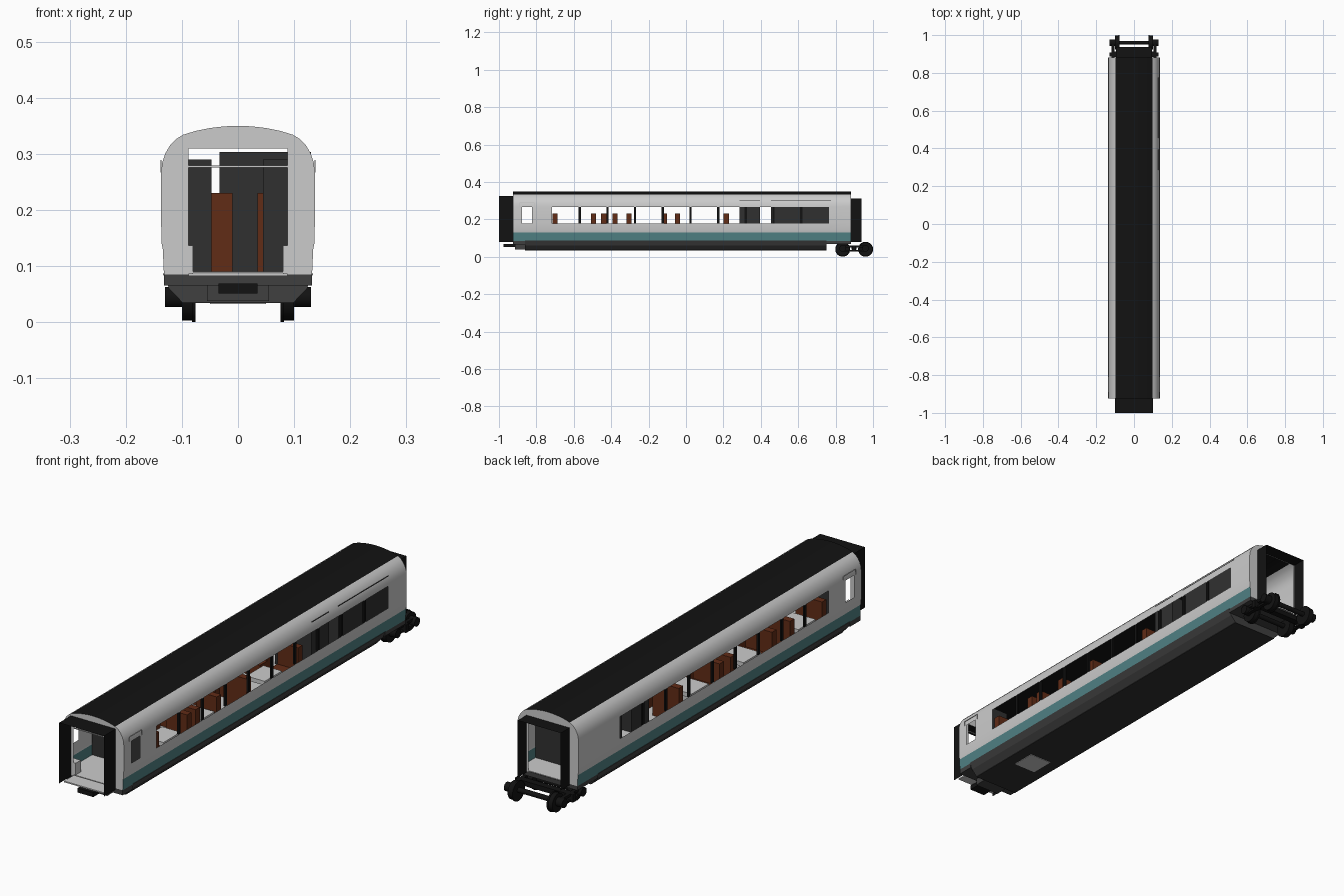
import bpy, bmesh, math
from mathutils import Matrix, Vector

if "Cube" in bpy.data.objects:
    bpy.data.objects.remove(bpy.data.objects["Cube"])


def material(name, rgb):
    m = bpy.data.materials.new(name)
    m.diffuse_color = (*rgb, 1)
    m.use_nodes = True
    m.node_tree.nodes["Principled BSDF"].inputs["Base Color"].default_value = m.diffuse_color
    return m


BLACK = material("black", (0.006, 0.006, 0.006))
DARK = material("dark_grey", (0.03, 0.03, 0.03))
FRAME = material("underframe_grey", (0.05, 0.05, 0.05))
TEAL = material("teal", (0.08, 0.22, 0.23))
BROWN = material("red_brown", (0.12, 0.025, 0.008))


def finish(name, bm, mat=None, smooth=False):
    me = bpy.data.meshes.new(name)
    bm.to_mesh(me)
    bm.free()
    ob = bpy.data.objects.new(name, me)
    bpy.context.collection.objects.link(ob)
    if mat:
        me.materials.append(mat)
    if smooth:
        bpy.ops.object.select_all(action='DESELECT')
        bpy.context.view_layer.objects.active = ob
        ob.select_set(True)
        bpy.ops.object.shade_smooth_by_angle(angle=math.radians(35))
    return ob


def sheet(name, prof, ys, mat=None, closed=False, hole=None, smooth=False):
    """Sweep an xz profile along y, leaving out the cells where hole(x, y, z)."""
    bm = bmesh.new()
    rows = [[bm.verts.new((x, y, z)) for y in ys] for x, z in prof]
    if closed:
        rows.append(rows[0])
    for a, b in zip(rows, rows[1:]):
        for j in range(len(ys) - 1):
            quad = (a[j], a[j + 1], b[j + 1], b[j])
            c = sum((v.co for v in quad), Vector()) / 4
            if not (hole and hole(*c)):
                bm.faces.new(quad)
    loose = [v for v in bm.verts if not v.link_faces]
    bmesh.ops.delete(bm, geom=loose, context='VERTS')
    return finish(name, bm, mat, smooth)


def plate(name, pts, y, mat=None, facing=-1):
    bm = bmesh.new()
    f = bm.faces.new([bm.verts.new((x, y, z)) for x, z in pts])
    f.normal_update()
    if f.normal.y * facing < 0:
        f.normal_flip()
    bmesh.ops.triangulate(bm, faces=[f])
    return finish(name, bm, mat)


def boxes(name, spans, mat=None):
    """Join boxes given as (x0, x1, y0, y1, z0, z1)."""
    bm = bmesh.new()
    for x0, x1, y0, y1, z0, z1 in spans:
        m = Matrix.Translation(((x0 + x1) / 2, (y0 + y1) / 2, (z0 + z1) / 2)) \
            @ Matrix.Diagonal((x1 - x0, y1 - y0, z1 - z0, 1))
        bmesh.ops.create_cube(bm, size=1, matrix=m)
    return finish(name, bm, mat)


def cylinders(name, items, mat, n=24):
    """Join cylinders along x given as (x0, x1, y, z, r)."""
    bm = bmesh.new()
    for x0, x1, y, z, r in items:
        m = Matrix.Translation(((x0 + x1) / 2, y, z)) @ Matrix.Rotation(math.pi / 2, 4, 'Y')
        bmesh.ops.create_cone(bm, cap_ends=True, segments=n, radius1=r, radius2=r,
                              depth=x1 - x0, matrix=m)
    return finish(name, bm, mat, True)


def mirrored(half):
    return half + [(-x, z) for x, z in reversed(half) if x > 0]


Y0, Y1 = -0.925, 0.882
WIN0, PITCH, WZ0, WZ1 = -0.716, 0.148, 0.178, 0.267
DOOR0, DOOR1 = -0.877, -0.823
LEFT_END = WIN0 + 9 * PITCH
RIGHT_END = WIN0 + 10 * PITCH


def window(x, y, z):
    if not WZ0 < z < WZ1:
        return False
    return DOOR0 < y < DOOR1 or WIN0 < y < (RIGHT_END if x > 0 else LEFT_END)


# Body shell: side walls, stripe and roof
side = [(0.134, 0.13), (0.136, 0.14), (0.137, WZ0), (0.137, WZ1), (0.135, 0.285),
        (0.13, 0.3), (0.122, 0.314), (0.111, 0.326), (0.098, 0.334)]
stripe = [(0.132, 0.085), (0.134, 0.13)]
roof = [(0.098, 0.334), (0.075, 0.341), (0.05, 0.346), (0.025, 0.349), (0, 0.35)]
ys = [Y0, DOOR0, DOOR1, WIN0, LEFT_END, RIGHT_END, Y1]
for s, label in ((1, "right"), (-1, "left")):
    def way(p):
        return p if s > 0 else [(-x, z) for x, z in reversed(p)]
    sheet(label + "_side_wall", way(side), ys, hole=window, smooth=True)
    sheet(label + "_teal_stripe", way(stripe), [Y0, Y1], TEAL)
    # Window posts and thin door window surround
    count = 10 if s > 0 else 9
    xs = sorted((s * 0.13, s * 0.1372))
    boxes(label + "_window_posts",
          [(*xs, WIN0 + i * PITCH - 0.006, WIN0 + i * PITCH + 0.006, WZ0, WZ1)
           for i in range(1, count)], BLACK)
    xs = sorted((s * 0.136, s * 0.138))
    boxes(label + "_door_trim",
          [(*xs, DOOR0 - 0.012, DOOR1 + 0.012, 0.287, 0.289)] +
          [(*xs, y - 0.001, y + 0.001, 0.267, 0.287) for y in (DOOR0 - 0.012, DOOR1 + 0.012)])
sheet("roof", mirrored(roof), [Y0, Y1], BLACK, smooth=True)

# End walls with the gangway opening
opening = [(-0.088, 0.085), (-0.088, 0.31), (0.088, 0.31), (0.088, 0.085)]
outline = mirrored(stripe[:1] + side + roof[1:])
plate("front_end_wall", outline + opening, Y0, facing=-1)
plate("rear_end_wall", outline + opening, Y1, facing=1)

# Gangway bellows
for label, w, top, a, b in (("front", 0.1, 0.325, -1.0, Y0), ("rear", 0.096, 0.312, Y1, 0.938)):
    sheet(label + "_gangway", [(w, 0.08), (w, top), (-w, top), (-w, 0.08)], [a, b], BLACK)
boxes("gangway_step", [(-0.088, 0.088, -0.985, Y0, 0.082, 0.087)])
boxes("gangway_rail", [(-0.088, 0.088, Y0, Y0 + 0.004, 0.276, 0.279)])
boxes("vestibule_lockers", [(s * 0.105 - 0.025, s * 0.105 + 0.025, Y0 + 0.002, -0.89, 0.086, 0.137)
                            for s in (-1, 1)])

# Underframe skirt, stepped up over the bogie
deep = [(-0.1, 0.036), (0.1, 0.036), (0.123, 0.06), (0.134, 0.087)]
deep = deep + [(-0.134, 0.087), (-0.123, 0.06)]
sheet("underframe", deep, [-0.86, 0.75], FRAME, closed=True)
plate("underframe_front", deep, -0.86, FRAME, -1)
plate("underframe_rear", deep, 0.75, FRAME, 1)
boxes("underframe_ends", [(-0.132, 0.132, 0.75, Y1, 0.068, 0.087),
                          (-0.132, 0.132, Y0, -0.86, 0.065, 0.087),
                          (-0.055, 0.055, -0.915, -0.86, 0.038, 0.065)], FRAME)
boxes("underfloor_panel", [(-0.1, 0.1, -0.86, 0.75, 0.034, 0.036)], DARK)
boxes("underfloor_hatch", [(-0.05, 0.05, -0.68, -0.58, 0.032, 0.034)])
boxes("coupler", [(-0.035, 0.035, -0.975, -0.9, 0.051, 0.069)], BLACK)

# Interior floor and partitions
boxes("floor", [(-0.131, 0.131, Y0, Y1, 0.088, 0.09)])
boxes("partitions", [(-0.132, -0.047, -0.745, -0.735, 0.09, 0.29),
                     (0.045, 0.132, -0.745, -0.735, 0.09, 0.29),
                     (-0.033, 0.13, 0.285, 0.395, 0.09, 0.303),
                     (-0.033, 0.13, 0.455, 0.775, 0.09, 0.303),
                     (-0.132, -0.047, 0.625, 0.635, 0.09, 0.29)], DARK)


# Seats face each other across tables: (backrest y, facing direction)
def seat(x0, x1, y, d):
    c = sorted((y + d * 0.012, y + d * 0.06))
    return [(x0, x1, y - 0.014, y + 0.014, 0.09, 0.23), (x0, x1, *c, 0.09, 0.14)]


pairs = {"left": (-0.128, -0.01, [(-0.70, -0.495), (-0.38, -0.115), (-0.045, 0.215)]),
         "right": (0.035, 0.128, [(-0.70, -0.495), (-0.44, -0.305), (-0.115, 0.215)])}
for label, (x0, x1, rows) in pairs.items():
    spans, tables = [], []
    for a, b in rows:
        spans += seat(x0, x1, a, 1) + seat(x0, x1, b, -1)
        m, h = (a + b) / 2, min(0.055, (b - a) / 2 - 0.02)
        tables.append((x0 + 0.005, x1 - 0.005, m - h, m + h, 0.155, 0.172))
        tables.append((x0 + 0.04, x1 - 0.04, m - 0.006, m + 0.006, 0.09, 0.155))
    boxes(label + "_seats", spans, BROWN)
    boxes(label + "_tables", tables)

# Rear bogie: wheels, axles, axle boxes, frame
wheels, axles, frame = [], [], []
for y in (0.838, 0.96):
    axles.append((-0.1, 0.1, y, 0.045, 0.01))
    for s in (-1, 1):
        for lo, hi, r in ((0.076, 0.082, 0.04), (0.082, 0.1, 0.037)):
            wheels.append((*sorted((s * lo, s * hi)), y, 0.04, r))
        axles.append((*sorted((s * 0.1, s * 0.13)), y, 0.045, 0.018))
for s in (-1, 1):
    x = sorted((s * 0.104, s * 0.118))
    frame += [(*x, 0.838, 0.96, 0.05, 0.06), (*x, 0.838, 0.96, 0.028, 0.036),
              (*sorted((s * 0.1, s * 0.13)), 0.888, 0.908, 0.028, 0.06)]
frame += [(-0.105, 0.105, 0.885, 0.912, 0.04, 0.06)]
cylinders("bogie_wheels", wheels, BLACK)
cylinders("bogie_axles", axles, BLACK, 16)
boxes("bogie_frame", frame, BLACK)
